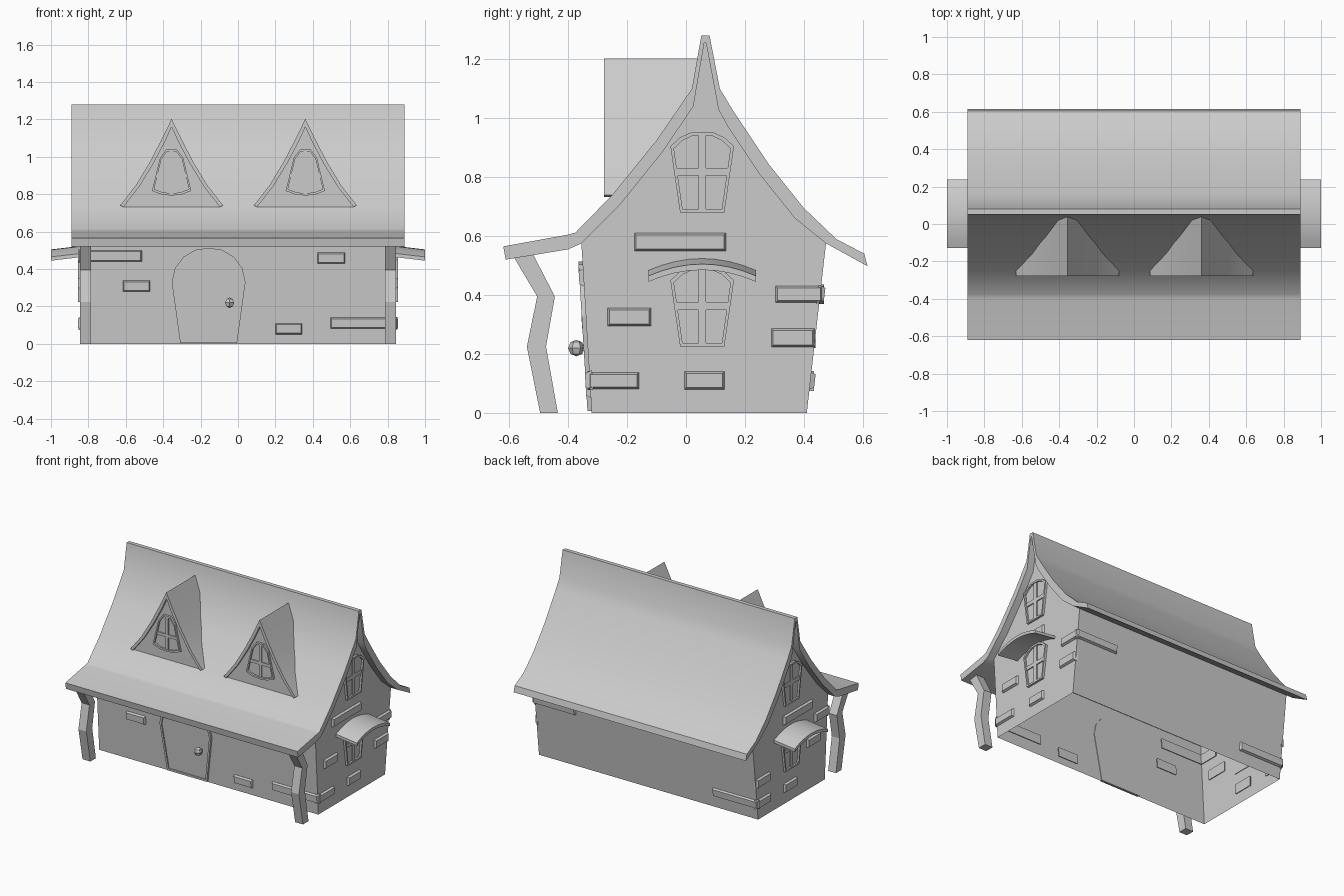
import bpy, bmesh, math
from mathutils import Vector

if "Cube" in bpy.data.objects:
    bpy.data.objects.remove(bpy.data.objects["Cube"])

WX = 0.84                                     # half length of the house


def build(name, verts, faces, smooth=False):
    me = bpy.data.meshes.new(name)
    me.from_pydata([tuple(v) for v in verts], [], faces)
    bm = bmesh.new()
    bm.from_mesh(me)
    bmesh.ops.recalc_face_normals(bm, faces=bm.faces)
    bm.to_mesh(me)
    bm.free()
    ob = bpy.data.objects.new(name, me)
    bpy.context.collection.objects.link(ob)
    if smooth:
        bpy.ops.object.select_all(action='DESELECT')
        ob.select_set(True)
        bpy.context.view_layer.objects.active = ob
        bpy.ops.object.shade_smooth_by_angle(angle=math.radians(32))
    return ob


def loft(name, a, b, smooth=False, caps=True):
    """Join two matching loops into a prism; strips follow the loop."""
    n = len(a)
    faces = [(i, (i + 1) % n, n + (i + 1) % n, n + i) for i in range(n)]
    if caps:
        faces += [tuple(range(n)), tuple(range(n, 2 * n))]
    return build(name, list(a) + list(b), faces, smooth)


def shell(name, outer_a, inner_a, outer_b, inner_b, closed=False, smooth=False):
    """Thick band between an outer and an inner line, swept from a to b."""
    n = len(outer_a)
    v = list(outer_a) + list(inner_a) + list(outer_b) + list(inner_b)
    faces = []
    for i in range(n if closed else n - 1):
        j = (i + 1) % n
        faces += [(i, j, 2*n + j, 2*n + i), (n + i, n + j, 3*n + j, 3*n + i),
                  (i, j, n + j, n + i), (2*n + i, 2*n + j, 3*n + j, 3*n + i)]
    if not closed:
        for i in (0, n - 1):
            faces.append((i, n + i, 3*n + i, 2*n + i))
    return build(name, v, faces, smooth)


# Wall coordinates: along the wall, height, distance outward
def front(u, z, d): return Vector((u, -0.32 - 0.061 * z - d, z))
def back(u, z, d): return Vector((u, 0.41 + 0.113 * z + d, z))
def right(u, z, d): return Vector((WX + d, u, z))
def left(u, z, d): return Vector((-WX - d, u, z))
def dormer_face(u, z, d): return Vector((u, -0.262 - d, z))


def inset(pts, t):
    xs, zs = [p[0] for p in pts], [p[1] for p in pts]
    cx, cz = (min(xs) + max(xs)) / 2, (min(zs) + max(zs)) / 2
    sx = 1 - 2 * t / (max(xs) - min(xs))
    sz = 1 - 2 * t / (max(zs) - min(zs))
    return [(cx + (x - cx) * sx, cz + (z - cz) * sz) for x, z in pts]


def slab(name, pts, wall, d, t=0.0, d0=-0.004):
    return loft(name, [wall(*p, d0) for p in pts], [wall(*p, d) for p in inset(pts, t)])


def frame(name, pts, wall, d, t):
    inn = inset(pts, t)
    return shell(name, [wall(*p, -0.004) for p in pts], [wall(*p, -0.004) for p in inn],
                 [wall(*p, d) for p in pts], [wall(*p, d) for p in inn], closed=True)


def rect(u0, u1, z0, z1): return [(u0, z0), (u1, z0), (u1, z1), (u0, z1)]


def window(name, pts, wall, cross_z, half_w, bar):
    frame(name + "_frame", pts, wall, 0.015, 0.012)
    slab(name + "_pane", inset(pts, 0.008), wall, 0.003)
    xs, zs = [p[0] for p in pts], [p[1] for p in pts]
    c = (min(xs) + max(xs)) / 2
    slab(name + "_upright_bar", rect(c - bar, c + bar, min(zs) + .008, max(zs) - .008), wall, 0.010)
    slab(name + "_cross_bar", rect(c - half_w, c + half_w, cross_z - bar, cross_z + bar), wall, 0.010)


# Roof: outer and underside lines (y, z), matched point for point
outer = [(-.62, .565), (-.40, .605), (-.375, .612), (-.25, .74), (-.10, .925), (.02, 1.10),
         (.052, 1.28), (.08, 1.28), (.115, 1.10), (.16, 1.025), (.28, .845), (.40, .695),
         (.51, .59), (.605, .54)]
under = [(-.612, .52), (-.40, .555), (-.355, .575), (-.225, .705), (-.08, .885), (.025, 1.04),
         (.062, 1.255), (.068, 1.255), (.11, 1.03), (.14, .975), (.25, .81), (.37, .66),
         (.475, .575), (.616, .498)]
RX = 0.89
shell("roof", *[[(x, y, z) for y, z in line] for x in (-RX, RX) for line in (outer, under)],
      smooth=True)

# Walls: open underneath, gable ends reach up under the roof
gable = [(-.32, 0)] + under[2:13] + [(.41, 0)]
n = len(gable)
build("walls", [(s * WX, y, z) for s in (-1, 1) for y, z in gable],
      [tuple(range(n)), tuple(range(n, 2 * n)), (0, 1, n + 1, n), (n - 2, n - 1, 2*n - 1, 2*n - 2)])

# Crooked porch posts
post = [(-.495, 0), (-.54, .225), (-.505, .395), (-.585, .53),
        (-.52, .54), (-.445, .395), (-.475, .225), (-.435, 0)]
for s in (-1, 1):
    quads = [(0, 1, 6, 7), (1, 2, 5, 6), (2, 3, 4, 5)]
    v = [(s * x, y, z) for x in (.785, .845) for y, z in post]
    f = [q for q in quads] + [tuple(8 + i for i in q) for q in quads]
    f += [(i, (i + 1) % 8, 8 + (i + 1) % 8, 8 + i) for i in range(8)]
    build("porch_post", v, f)

# Front door with frame and faceted knob
half = [(.152, .006), (.197, .33), (.18, .405), (.135, .465), (.07, .503)]
door = [(-.157 + x, z) for x, z in half] + [(-.157, .513)] + [(-.157 - x, z) for x, z in half[::-1]]
frame("door_frame", door, front, 0.014, 0.014)
slab("door", inset(door, 0.010), front, 0.006)
bpy.ops.mesh.primitive_uv_sphere_add(segments=6, ring_count=4, radius=0.028,
                                     location=(-.045, -.372, .22))
bpy.context.object.name = "door_knob"
slab("door_knob_stem", rect(-.054, -.036, .211, .229), front, 0.03)

# Gable windows and arched awnings on both ends
half = [(.075, .68), (.108, .905), (.075, .935), (.035, .953)]
arched = [(.055 + x, z) for x, z in half] + [(.055 - x, z) for x, z in half[::-1]]
for side, wall in (("right", right), ("left", left)):
    window(side + "_upper_window", arched, wall, .818, .092, .013)
    window(side + "_lower_window", [(y, z - .455) for y, z in arched], wall, .363, .092, .013)
    arc = [(.055 + .182 * t, .04 * (1 - t * t)) for t in [i / 4 - 1 for i in range(9)]]
    shell(side + "_awning",
          [wall(y, .485 + z, -.01) for y, z in arc], [wall(y, .465 + z, -.01) for y, z in arc],
          [wall(y, .465 + z, .16) for y, z in arc], [wall(y, .445 + z, .16) for y, z in arc],
          smooth=True)

# Bricks showing through the plaster; corner bricks appear on both walls
end_bricks = [(-.18, .14, .545, .615), (-.27, -.115, .29, .36),
              (.285, .44, .22, .29), (-.01, .135, .075, .145)]
bricks = [
    (front, [(-.854, -.51, .435, .505), (-.62, -.465, .275, .342), (.42, .577, .425, .492),
             (.195, .347, .047, .114), (.49, .854, .077, .145)]),
    (back, [(.52, .854, .37, .435), (-.854, -.50, .075, .142)]),
    (right, end_bricks + [(-.335, -.155, .077, .142), (.30, .468, .37, .435)]),
    (left, end_bricks + [(-.36, -.20, .435, .505), (.28, .435, .075, .142)])]
for wall, items in bricks:
    for b in items:
        slab("wall_brick", rect(*b), wall, 0.015, 0.011, -0.01)


def roof_y(z):
    """Depth at which the front roof slope reaches height z."""
    for (y0, z0), (y1, z1) in zip(outer[1:6], outer[2:7]):
        if z0 <= z <= z1:
            return y0 + (y1 - y0) * (z - z0) / (z1 - z0)
    return -0.25


# Dormers: swept roof dying into the main slope, recessed face, flared window
dh = [(.275, .74), (.19, .85), (.115, .975), (.05, 1.10)]
di = [(.258, .732), (.172, .842), (.097, .965), (.036, 1.08)]
wh = [(.105, .818), (.062, .995), (.028, 1.04)]
for cx in (-.355, .36):
    out = [(cx - x, z) for x, z in dh] + [(cx, 1.203)] + [(cx + x, z) for x, z in dh[::-1]]
    inn = [(cx - x, z) for x, z in di] + [(cx, 1.16)] + [(cx + x, z) for x, z in di[::-1]]
    ends = [roof_y(z) + .02 for _, z in out]
    shell("dormer_roof", [(x, -.278, z) for x, z in out], [(x, -.278, z) for x, z in inn],
          [(x, e, z) for (x, z), e in zip(out, ends)], [(x, e, z) for (x, z), e in zip(inn, ends)],
          smooth=True)
    loft("dormer_wall", [(x, -.262, z) for x, z in inn],
         [(x, e, z) for (x, z), e in zip(inn, ends)])
    glass = ([(cx + x, z) for x, z in wh] + [(cx - x, z) for x, z in wh[::-1]]
             + [(cx - .055, .799), (cx, .793), (cx + .055, .799)])
    window("dormer_window", glass, dormer_face, .90, .080, .010)
